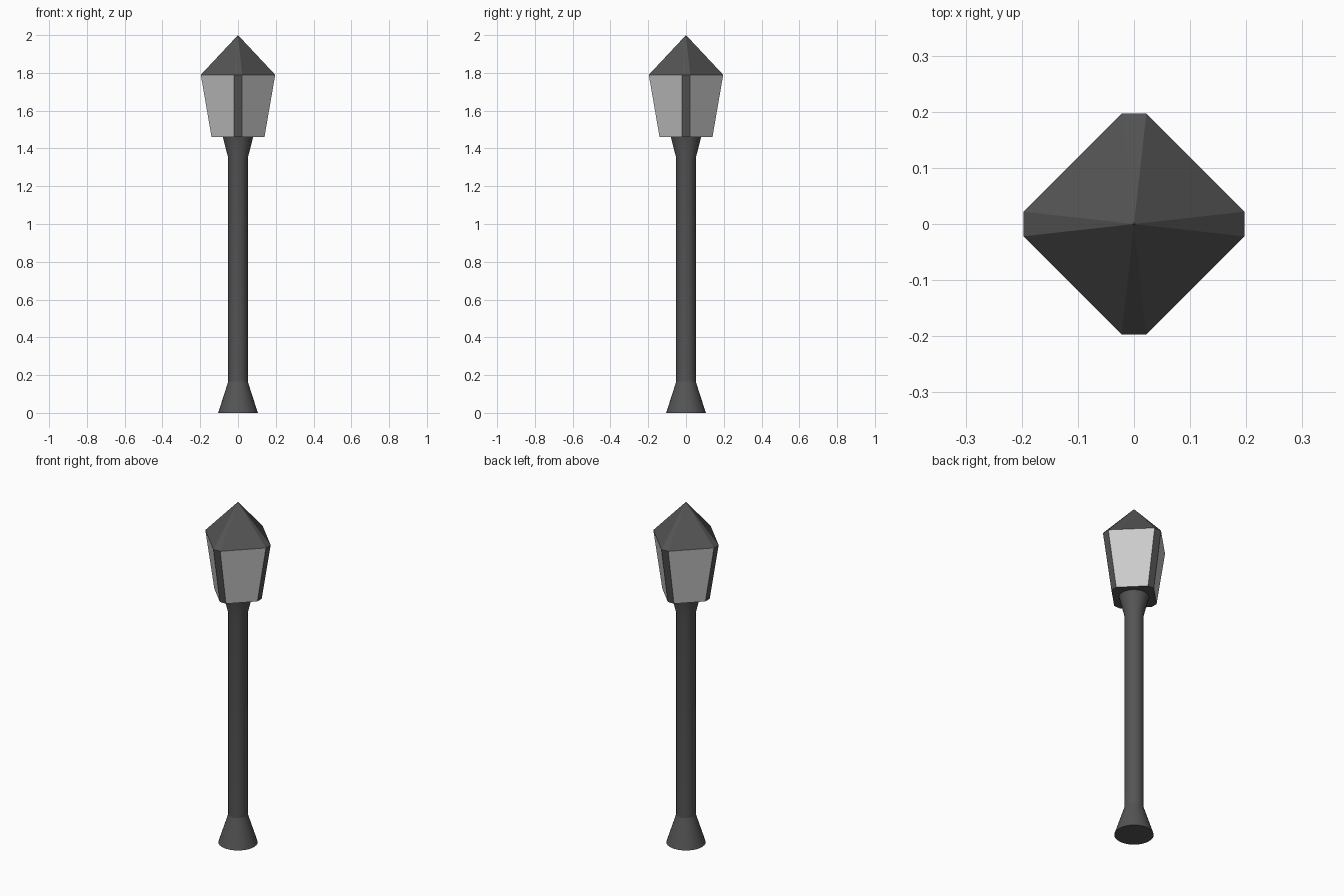
import bpy, bmesh, math

if "Cube" in bpy.data.objects:
    bpy.data.objects.remove(bpy.data.objects["Cube"])

def material(name, v):
    m = bpy.data.materials.new(name)
    m.diffuse_color = (v, v, v, 1)
    m.use_nodes = True
    m.node_tree.nodes["Principled BSDF"].inputs["Base Color"].default_value = m.diffuse_color
    return m

dark = material("dark_metal", 0.09)
pale = material("frosted_glass", 0.6)

def make(name, bm, mat):
    bmesh.ops.recalc_face_normals(bm, faces=bm.faces[:])
    me = bpy.data.meshes.new(name)
    bm.to_mesh(me)
    bm.free()
    me.materials.append(mat)
    ob = bpy.data.objects.new(name, me)
    bpy.context.collection.objects.link(ob)
    return ob

def ring(bm, pts, z):
    return [bm.verts.new((x, y, z)) for x, y in pts]

def bridge(bm, a, b):
    n = len(a)
    return [bm.faces.new((a[i], a[(i + 1) % n], b[(i + 1) % n], b[i])) for i in range(n)]

def circle(r, n=32):
    return [(r * math.cos(2 * math.pi * i / n), r * math.sin(2 * math.pi * i / n)) for i in range(n)]

def diamond(r, w):
    # square turned 45 degrees with clipped corners
    pts = []
    for k in range(4):
        c, s = round(math.cos(k * math.pi / 2)), round(math.sin(k * math.pi / 2))
        pts += [(r * c + w * s, r * s - w * c), (r * c - w * s, r * s + w * c)]
    return pts

# Post: flared foot, straight shaft, flared collar
bm = bmesh.new()
rings = [ring(bm, circle(r), z) for r, z in
         [(0.105, 0), (0.052, 0.165), (0.052, 1.35), (0.08, 1.46)]]
for a, b in zip(rings, rings[1:]):
    bridge(bm, a, b)
bm.faces.new(rings[0])
bm.faces.new(rings[-1])
post = make("post", bm, dark)
bpy.context.view_layer.objects.active = post
post.select_set(True)
bpy.ops.object.shade_smooth_by_angle(angle=math.radians(15))

# Lantern: tapered body with glass sides and metal corner strips
Z0, Z1 = 1.46, 1.79
bm = bmesh.new()
low, high = ring(bm, diamond(0.14, 0.02), Z0), ring(bm, diamond(0.197, 0.022), Z1)
sides = bridge(bm, low, high)
for f in sides[1::2]:
    f.material_index = 1
bm.faces.new(low)
lantern = make("lantern", bm, dark)
lantern.data.materials.append(pale)

# Roof: pointed eight-sided cap
bm = bmesh.new()
eave = ring(bm, diamond(0.197, 0.022), Z1)
tip = bm.verts.new((0, 0, 2.0))
for i in range(8):
    bm.faces.new((eave[i], eave[(i + 1) % 8], tip))
roof = make("roof", bm, dark)
